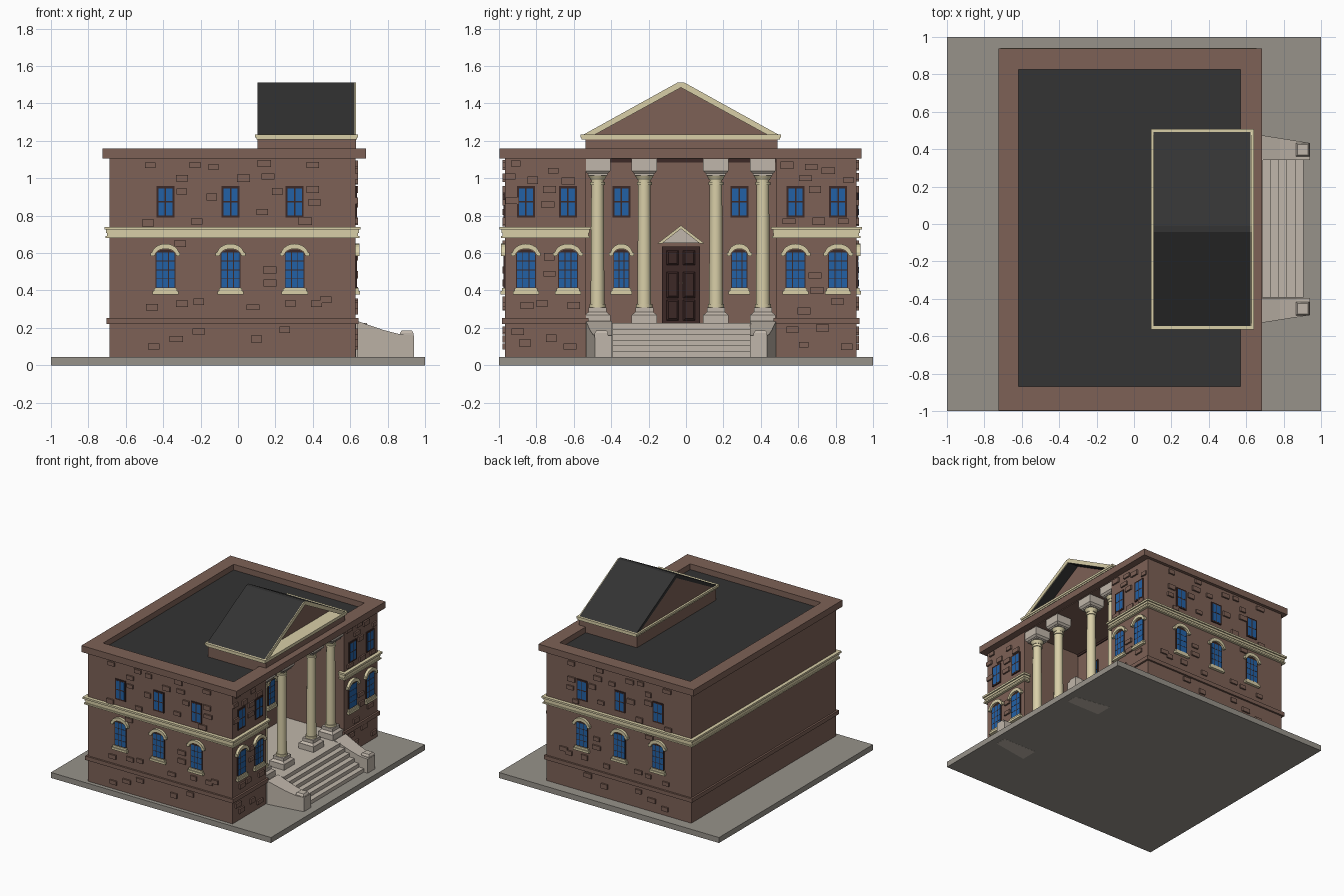
import bpy, bmesh, math, random

if "Cube" in bpy.data.objects:
    bpy.data.objects.remove(bpy.data.objects["Cube"])
random.seed(4)

COL = {"brick_brown": (.205, .12, .093), "trim_cream": (.69, .62, .39), "paving_grey": (.31, .29, .255),
       "stone_beige": (.53, .47, .405), "glass_blue": (.016, .12, .38), "dark_wood": (.045, .021, .019),
       "roof_charcoal": (.033, .033, .033)}
MATS = {}
for n, c in COL.items():
    MATS[n] = bpy.data.materials.new(n)
    MATS[n].diffuse_color = (*c, 1)
BROWN, CREAM, GREY, BEIGE, BLUE, WOOD, ROOF = COL

X0, X1, Y0, Y1 = -.687, .628, -.968, .912     # outer walls
RX, RY0, RY1, CY = .10, -.535, .482, -.027    # porch recess and symmetry line
PLAN = lambda u, v, w: (u, v, w)
SIDE = lambda u, v, w: (u, w, v)              # profile in x-z, runs along y
GABLE = lambda u, v, w: (w, u, v)             # profile in y-z, runs along x
FRONT = lambda u, v, w: (u, Y0 - w, v)        # facade frames: across, up, outwards
BACK = lambda u, v, w: (u, Y1 + w, v)
WING = lambda u, v, w: (X1 + w, u, v)
PORCH = lambda u, v, w: (RX + w, u, v)

PARTS = {}


def add(name, mat, pts, m, a, b, pts2=None):
    """Extrude a profile from a to b (optionally to a second profile) into the named part."""
    bm = PARTS.setdefault(name, (bmesh.new(), mat))[0]
    lo = [bm.verts.new(m(u, v, a)) for u, v in pts]
    hi = [bm.verts.new(m(u, v, b)) for u, v in (pts2 or pts)]
    n = len(pts)
    bm.faces.new(lo[::-1])
    bm.faces.new(hi)
    for i in range(n):
        bm.faces.new((lo[i], lo[(i + 1) % n], hi[(i + 1) % n], hi[i]))


def rect(u0, u1, v0, v1):
    return [(u0, v0), (u1, v0), (u1, v1), (u0, v1)]


def circle(cx, cy, r, n=24):
    return [(cx + r * math.cos(2 * math.pi * i / n), cy + r * math.sin(2 * math.pi * i / n)) for i in range(n)]


def square(cx, cy, h):
    return rect(cx - h, cx + h, cy - h, cy + h)


def arc(c, z, hw, h, n=12):
    return [(c + hw * math.cos(math.pi * i / n), z + h * math.sin(math.pi * i / n)) for i in range(n + 1)]


# paving slab, walls with the porch cut out of the plan
add("paving_slab", GREY, rect(-1, 1, -1, 1), PLAN, 0, .045)
add("walls", BROWN, [(X0, Y0), (X1, Y0), (X1, RY0), (RX, RY0), (RX, RY1), (X1, RY1), (X1, Y1), (X0, Y1)],
    PLAN, .04, 1.107)


# string courses that wrap the wings and stop just inside the porch
def course(name, mat, z0, z1, d):
    add(name, mat, [(X0 - d, Y0 - d), (X1 + d, Y0 - d), (X1 + d, RY0 + d), (.59, RY0 + d), (.59, -.6), (0, -.6),
                    (0, .55), (.59, .55), (.59, RY1 - d), (X1 + d, RY1 - d), (X1 + d, Y1 + d), (X0 - d, Y1 + d)],
        PLAN, z0, z1)


course("plinth_ledge", BROWN, .222, .254, .015)
for z0, z1, d in ((.68, .692, .021), (.692, .708, .013), (.708, .725, .018), (.725, .74, .028)):
    course("cream_band", CREAM, z0, z1, d)

# parapet, flat roof and porch ceiling
for r in (rect(-.725, -.618, -.997, .937), rect(.57, .685, -.997, .937),
          rect(-.618, .57, -.997, -.869), rect(-.618, .57, .826, .937)):
    add("parapet", BROWN, r, PLAN, 1.107, 1.16)
add("flat_roof", ROOF, rect(-.63, .58, -.88, .84), PLAN, 1.1075, 1.113)
add("porch_ceiling", BROWN, rect(RX - .02, X1, RY0 - .02, RY1 + .02), PLAN, 1.102, 1.1072)
add("porch_ceiling_strip", WOOD, rect(RY0, RY1, 1.085, 1.102), PORCH, 0, .008)

# pediment: block, stepped cornice, roof with a cream front edge, recessed gable wall
add("pediment_base", BROWN, rect(.104, .63, -.537, .488), PLAN, 1.11, 1.206)
add("pediment_cornice", CREAM, rect(.098, .636, -.558, .502), PLAN, 1.206, 1.218)
add("pediment_cornice", CREAM, rect(.092, .641, -.564, .508), PLAN, 1.218, 1.235)
EZ, AZ, HW, TOP = 1.233, 1.513, .522, .016
SLOPE = (HW - TOP) / (AZ - EZ)


def chevron(t):
    return [(CY - HW, EZ), (CY - TOP, AZ), (CY + TOP, AZ), (CY + HW, EZ),
            (CY + HW - t * SLOPE, EZ), (CY, AZ - t + .006), (CY - HW + t * SLOPE, EZ)]


add("pediment_roof", ROOF, chevron(.03), GABLE, .105, .624)
add("pediment_rake", CREAM, chevron(.034), GABLE, .624, .63)
add("tympanum", BROWN, [(CY - HW + .04, EZ), (CY + HW - .04, EZ), (CY, AZ - .022)], GABLE, .108, .53)

# porch floor and steps
add("porch_floor", BEIGE, rect(RX, .632, RY0, RY1), PLAN, .04, .225)
prof = [(.6, .04), (.906, .04)]
for i in range(6):
    z = .045 + .03 * (i + 1)
    prof += [(.906 - .0435 * i, z), (.906 - .0435 * (i + 1), z)]
add("steps", BEIGE, prof + [(.6, .225)], SIDE, -.392, .347)

# sloping cheek walls with square posts
for s in (-1, 1):
    cheek = lambda u, v, w, s=s: (u, CY + s * (w - (max(u - .63, 0) * .16 if w > .4 else 0)), v)
    add("step_cheeks", BEIGE, [(.64, -.0008), (.94, -.0008), (.94, .16), (.87, .165), (.78, .188), (.64, .236)],
        cheek, .368, .51)
    c = CY + s * .425
    add("cheek_posts", BEIGE, square(.902, c, .036), PLAN, .15, .172)
    add("cheek_posts", BEIGE, square(.902, c, .036), PLAN, .172, .185, square(.902, c, .028))

# columns
for off in (-.446, -.196, .187, .438):
    x, y = .555, CY + off
    add("column_bases", BEIGE, square(x, y, .068), PLAN, .22, .27)
    add("column_bases", BEIGE, square(x, y, .066), PLAN, .27, .285, square(x, y, .048))
    add("column_bases", BEIGE, square(x, y, .048), PLAN, .285, .31)
    add("column_shafts", CREAM, circle(x, y, .043), PLAN, .31, .328)
    add("column_shafts", CREAM, circle(x, y, .037), PLAN, .328, .99, circle(x, y, .033))
    add("column_shafts", CREAM, circle(x, y, .04), PLAN, .965, .98)
    add("column_shafts", CREAM, circle(x, y, .036), PLAN, .99, 1.02, circle(x, y, .052))
    add("column_capitals", BEIGE, square(x, y, .052), PLAN, 1.015, 1.025)
    add("column_capitals", BEIGE, square(x, y, .055), PLAN, 1.025, 1.04, square(x, y, .068))
    add("column_capitals", BEIGE, square(x, y, .068), PLAN, 1.04, 1.106)


# windows
def panes(m, c, z0, z1, w, cols, rows, gap):
    pw, ph = w / cols, (z1 - z0) / rows
    for i in range(cols):
        for j in range(rows):
            u, v = c - w / 2 + i * pw, z0 + j * ph
            add("window_panes", BLUE, rect(u + gap, u + pw - gap, v + gap, v + ph - gap), m, .004, .009)


def upper_window(m, c):
    add("window_frames", WOOD, rect(c - .048, c + .048, .79, .958), m, -.01, .008)
    panes(m, c, .798, .95, .084, 2, 2, .004)


def lower_window(m, c, s=1.0):
    add("window_frames", WOOD, [(c - .053 * s, .405), (c + .053 * s, .405)] + arc(c, .588, .053 * s, .032),
        m, -.01, .008)
    panes(m, c, .415, .605, .1 * s, 3, 4, .0022)
    add("window_sills", CREAM, rect(c - .062 * s, c + .062 * s, .395, .412), m, -.01, .016)
    add("window_sills", CREAM, rect(c - .07 * s, c + .07 * s, .378, .396), m, -.01, .023)
    add("window_hoods", CREAM, arc(c, .59, .074 * s, .06) + arc(c, .59, .054 * s, .033)[::-1], m, -.01, .022)
    for k in (-1, 1):
        add("window_hoods", CREAM, square(c + k * .069 * s, .594, .01), m, -.01, .022)


for m, centres in ((FRONT, (-.388, -.04, .303)), (BACK, (-.388, -.04, .303)), (WING, (-.856, -.631, .586, .813))):
    for c in centres:
        upper_window(m, c)
        lower_window(m, c)
for c in (-.345, .285):
    upper_window(PORCH, c)
    lower_window(PORCH, c, .82)

# double door with tall panels, panelled transom and a small pediment
add("door_frame", WOOD, rect(CY - .102, CY + .102, .222, .635), PORCH, -.01, .02)
for s in (-1, 1):
    for z0, z1 in ((.24, .35), (.36, .5), (.535, .615)):
        c = CY + s * .044
        add("door_panels", WOOD, rect(c - .032, c + .032, z0, z1), PORCH, .02, .028,
            rect(c - .022, c + .022, z0 + .01, z1 - .01))
    add("door_handles", CREAM, square(CY + s * .008, .44, .003), PORCH, .02, .03)
add("door_pediment_field", BEIGE, [(CY - .11, .655), (CY + .11, .655), (CY, .738)], PORCH, -.01, .03)
add("door_pediment_trim", CREAM, [(CY - .125, .652), (CY, .748), (CY + .125, .652), (CY + .1, .652), (CY, .73),
                                  (CY - .1, .652)], PORCH, -.01, .045)

# scattered raised bricks (positions on each facade)
SIDE_BRICKS = [(-.47, 1.07), (-.23, 1.07), (-.13, 1.06), (.14, 1.08), (.40, 1.07), (-.30, 1.0), (-.30, .93),
               (-.14, .9), (.03, 1.0), (.16, 1.01), (.21, .93), (.40, .94), (.41, .87), (-.48, .76), (-.22, .77),
               (.13, .82), (.36, .77), (-.31, .65), (.17, .51), (.17, .44), (-.46, .31), (-.30, .33), (-.21, .34),
               (.08, .31), (.28, .33), (.42, .33), (.47, .35), (-.33, .14), (-.45, .1), (-.21, .18), (.10, .14),
               (.25, .19)]
WING_BRICKS = [(-.91, 1.08), (-.94, 1.01), (-.82, .99), (-.71, 1.04), (-.63, .985), (-.74, .86), (-.93, .88),
               (-.73, .94), (-.73, .49), (-.73, .58), (-.85, .32), (-.77, .33), (-.60, .32), (-.90, .18), (-.86, .12),
               (-.72, .145), (-.62, .1), (.54, 1.07), (.67, 1.06), (.64, 1.0), (.76, 1.04), (.87, .99), (.69, .94),
               (.71, .77), (.84, .77), (.55, .77), (.69, .48), (.70, .40), (.63, .29), (.81, .34), (.57, .19),
               (.73, .2), (.86, .1), (.63, .11)]
for m, spots in ((FRONT, SIDE_BRICKS), (BACK, SIDE_BRICKS), (WING, WING_BRICKS)):
    for u, v in spots:
        w, h = random.uniform(.026, .036), random.uniform(.015, .02)
        add("raised_bricks", BROWN, rect(u - w, u + w, v - h, v + h), m, -.01, .013)

# turn the collected parts into objects
for name, (bm, mat) in PARTS.items():
    bmesh.ops.recalc_face_normals(bm, faces=bm.faces)
    me = bpy.data.meshes.new(name)
    bm.to_mesh(me)
    bm.free()
    me.materials.append(MATS[mat])
    ob = bpy.data.objects.new(name, me)
    bpy.context.collection.objects.link(ob)
    if name == "column_shafts":
        bpy.context.view_layer.objects.active = ob
        ob.select_set(True)
        bpy.ops.object.shade_smooth_by_angle(angle=math.radians(30))
        ob.select_set(False)

for m in bpy.data.materials:
    if m.users and not m.is_grease_pencil:
        m.use_nodes = True
        m.node_tree.nodes["Principled BSDF"].inputs["Base Color"].default_value = m.diffuse_color
